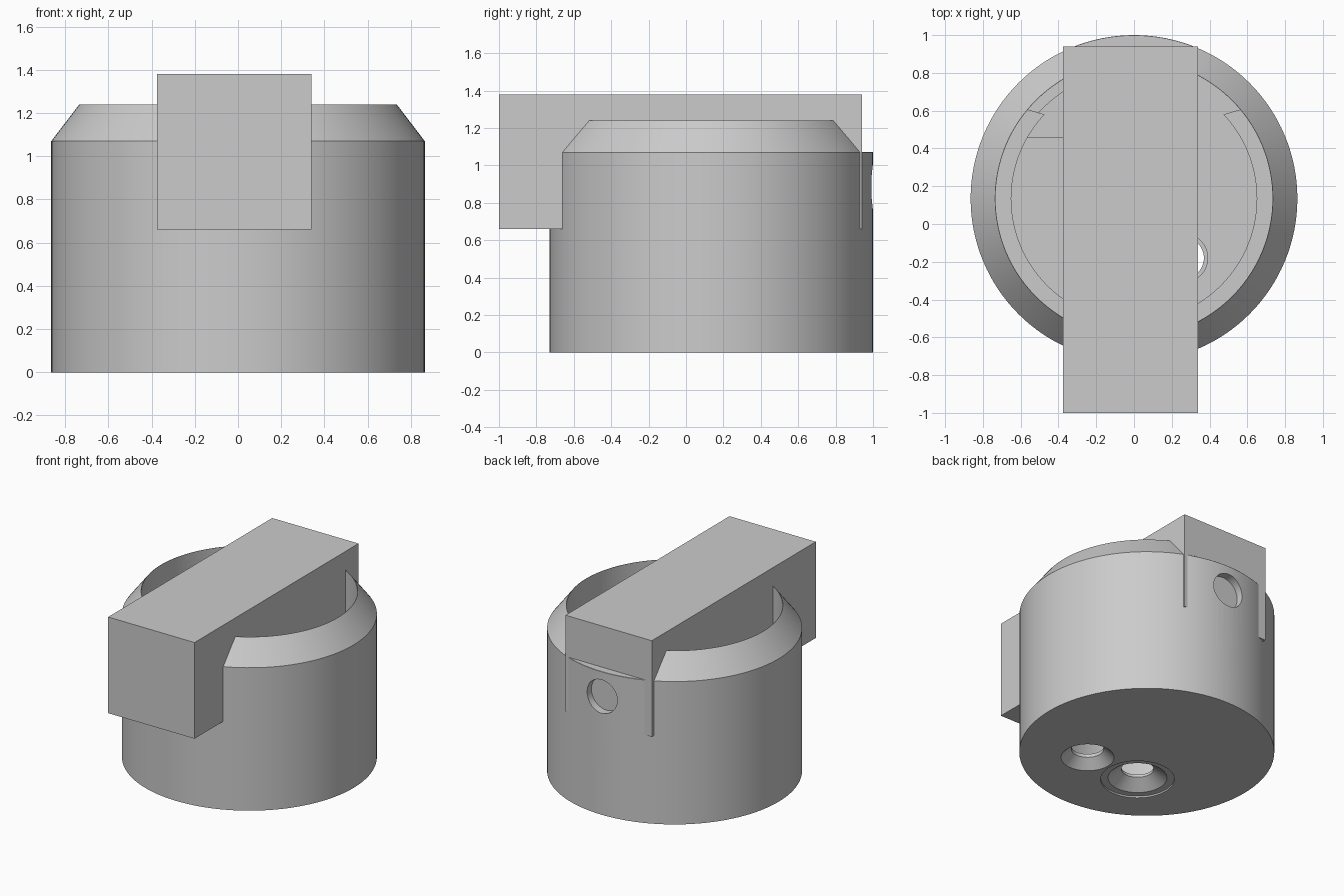
import bpy, bmesh, math
from mathutils import Matrix

if "Cube" in bpy.data.objects:
    bpy.data.objects.remove(bpy.data.objects["Cube"])

CY = 0.135          # y of the round body's axis
SEG = 128

grey = bpy.data.materials.new("plain_grey")
grey.diffuse_color = (0.6, 0.6, 0.6, 1)
grey.use_nodes = True
grey.node_tree.nodes["Principled BSDF"].inputs["Base Color"].default_value = grey.diffuse_color


def finish(name, bm):
    bmesh.ops.recalc_face_normals(bm, faces=bm.faces)
    me = bpy.data.meshes.new(name)
    bm.to_mesh(me)
    bm.free()
    me.materials.append(grey)
    ob = bpy.data.objects.new(name, me)
    bpy.context.collection.objects.link(ob)
    return ob


def lathe(name, profile, x=0, y=CY, seg=SEG):
    """Solid of revolution from (radius, z) rings, capped at both ends."""
    bm = bmesh.new()
    rings = [[bm.verts.new((x + r * math.cos(2 * math.pi * i / seg),
                            y + r * math.sin(2 * math.pi * i / seg), z))
              for i in range(seg)] for r, z in profile]
    for a, b in zip(rings, rings[1:]):
        for i in range(seg):
            j = (i + 1) % seg
            bm.faces.new((a[i], a[j], b[j], b[i]))
    bm.faces.new(rings[0])
    bm.faces.new(rings[-1])
    return finish(name, bm)


def box(name, lo, hi):
    bm = bmesh.new()
    size = [h - l for l, h in zip(lo, hi)]
    mid = [(h + l) / 2 for l, h in zip(lo, hi)]
    bmesh.ops.create_cube(bm, size=1, matrix=Matrix.Translation(mid) @ Matrix.Diagonal((*size, 1)))
    return finish(name, bm)


def prism(name, points, z0, z1):
    bm = bmesh.new()
    f = bm.faces.new([bm.verts.new((x, y, z0)) for x, y in points])
    ext = bmesh.ops.extrude_face_region(bm, geom=[f])
    for v in ext["geom"]:
        if isinstance(v, bmesh.types.BMVert):
            v.co.z = z1
    return finish(name, bm)


def arc(r, a0, a1, n=32):
    return [(r * math.cos(math.radians(a0 + (a1 - a0) * i / n)),
             CY + r * math.sin(math.radians(a0 + (a1 - a0) * i / n))) for i in range(n + 1)]


def cut(ob, cutter):
    cutter.hide_render = True
    mod = ob.modifiers.new("cut", "BOOLEAN")
    mod.operation = "DIFFERENCE"
    mod.solver = "EXACT"
    mod.object = cutter
    bpy.context.view_layer.objects.active = ob
    bpy.ops.object.modifier_apply(modifier=mod.name)
    bpy.data.objects.remove(cutter)


# Round body: cylinder with a bevelled upper edge
body = lathe("round_body", [(0.865, 0), (0.865, 1.07), (0.735, 1.24)])

# Hollow: wide mouth above an inner ledge, narrower bowl below
cut(body, lathe("bowl_cutter", [(0.65, 0.1), (0.65, 0.66), (0.733, 0.66), (0.733, 1.4)]))
# The ledge is missing along the back
cut(body, prism("ledge_gap_cutter", [(0, CY + 0.3)] + arc(0.733, 40, 140), 0.1, 0.7))
# Rim removed behind the block
cut(body, box("rim_notch_cutter", (-0.375, 0.7, 1.072), (0.34, 1.2, 1.5)))

# Countersunk holes in the floor
cut(body, lathe("large_lip_cutter", [(0.25, -0.05), (0.25, 0.012)], -0.19, -0.19, 64))
cut(body, lathe("large_cone_cutter", [(0.225, -0.05), (0.2, 0.012), (0.11, 0.08), (0.11, 0.2)],
                -0.19, -0.19, 64))
cut(body, lathe("small_cone_cutter", [(0.24, -0.05), (0.18, 0), (0.11, 0.065), (0.11, 0.09),
                                      (0.13, 0.09), (0.13, 0.2)], 0.26, -0.18, 64))

# Round port through the back wall
port = lathe("port_cutter", [(0.125, -0.2), (0.125, 0.2)], 0, 0, 64)
port.data.transform(Matrix.Translation((0, 1.0, 0.885)) @ Matrix.Rotation(math.pi / 2, 4, "X"))
cut(body, port)

bpy.ops.object.select_all(action="DESELECT")
body.select_set(True)
bpy.context.view_layer.objects.active = body
bpy.ops.object.shade_smooth_by_angle(angle=math.radians(25))

# Low shelf inside at the back left
prism("inner_shelf", [(-0.3, 0.455), (-0.565, 0.455)] + arc(0.68, 139, 116, 12), 0.09, 0.3)

# Long block lying across the top
box("cross_block", (-0.375, -1, 0.66), (0.34, 0.94, 1.38))
